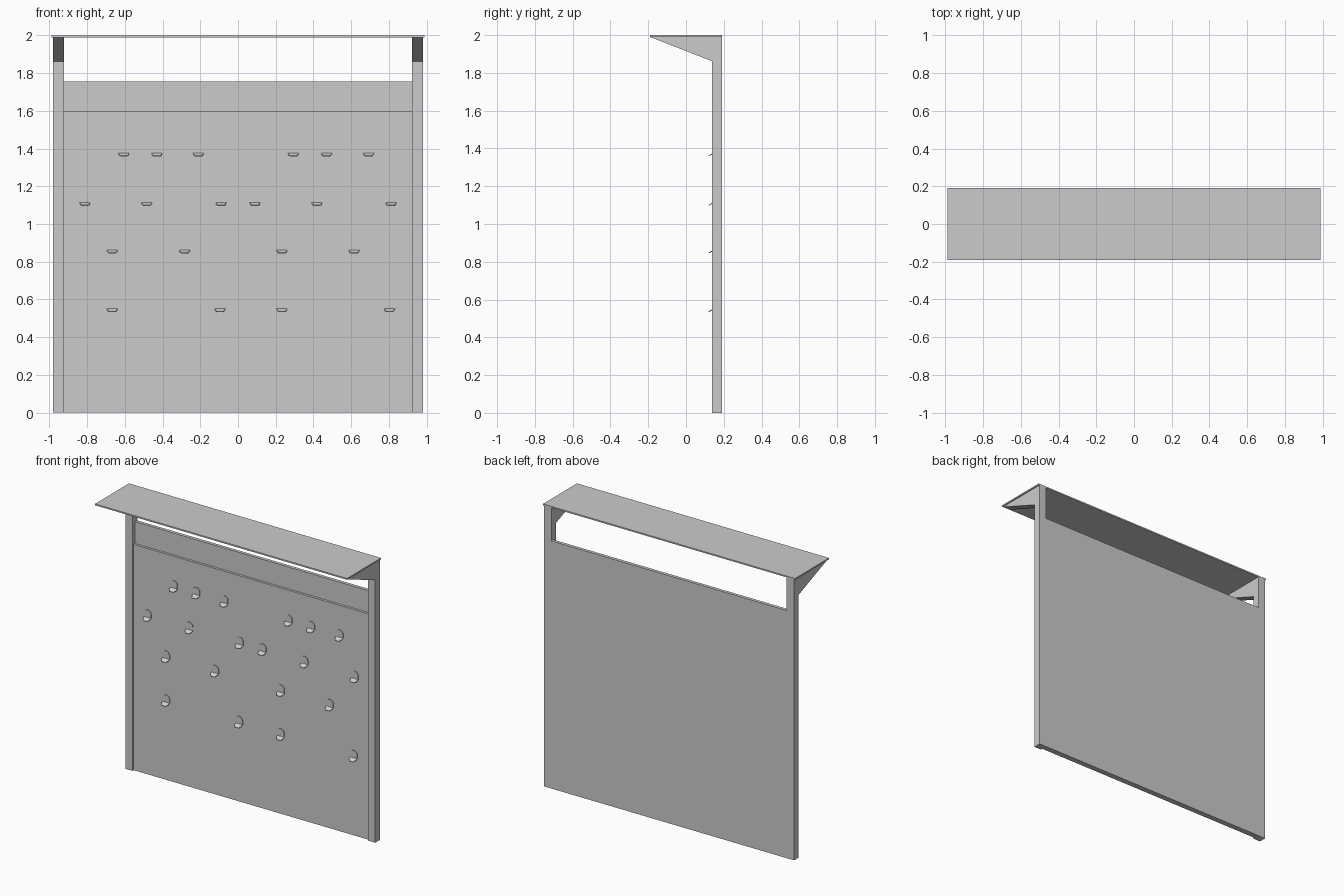
import bpy, bmesh, math
from mathutils import Vector

if "Cube" in bpy.data.objects:
    bpy.data.objects.remove(bpy.data.objects["Cube"])


def prism(name, points, offset):
    """Extrude a flat polygon of 3D points by an offset vector."""
    bm = bmesh.new()
    base = bm.faces.new([bm.verts.new(p) for p in points])
    ext = bmesh.ops.extrude_face_region(bm, geom=[base])
    moved = [g for g in ext["geom"] if isinstance(g, bmesh.types.BMVert)]
    bmesh.ops.translate(bm, verts=moved, vec=Vector(offset))
    bmesh.ops.recalc_face_normals(bm, faces=bm.faces)
    mesh = bpy.data.meshes.new(name)
    bm.to_mesh(mesh)
    bm.free()
    obj = bpy.data.objects.new(name, mesh)
    bpy.context.collection.objects.link(obj)
    return obj


def box(name, x0, x1, y0, y1, z0, z1):
    pts = [(x0, y0, z0), (x1, y0, z0), (x1, y1, z0), (x0, y1, z0)]
    return prism(name, pts, (0, 0, z1 - z0))


# thin canopy on top
box("roof", -0.988, 0.988, -0.19, 0.19, 1.99, 2.0)

# posts with the roof bracket in one side profile
profile = [(0.137, 0), (0.19, 0), (0.19, 1.99), (-0.19, 1.99), (0.137, 1.862)]
for side, x in (("left", -0.98), ("right", 0.923)):
    prism(side + "_post", [(x, y, z) for y, z in profile], (0.057, 0, 0))

# main board and the thinner strip above it
box("main_board", -0.923, 0.923, 0.15, 0.19, 0, 1.6)
box("upper_board", -0.923, 0.923, 0.167, 0.19, 1.6, 1.755)

# hooks: thin arched back plate with a drooping tongue
rows = {
    1.371: (-0.606, -0.43, -0.21, 0.293, 0.47, 0.693),
    1.109: (-0.812, -0.484, -0.09, 0.09, 0.418, 0.812),
    0.857: (-0.667, -0.283, 0.233, 0.616),
    0.546: (-0.667, -0.095, 0.233, 0.804),
}
for z, xs in rows.items():
    for x in xs:
        arch = [(x - 0.028, 0.145, z + 0.006), (x + 0.028, 0.145, z + 0.006)]
        for i in range(9):
            a = math.pi * i / 8
            arch.append((x + 0.028 * math.cos(a), 0.145, z + 0.03 + 0.028 * math.sin(a)))
        prism("hook_plate", arch, (0, 0.006, 0))
        tongue = [(x - 0.028, 0.15, z + 0.009), (x + 0.028, 0.15, z + 0.009),
                  (x + 0.026, 0.135, z - 0.001), (x + 0.016, 0.118, z - 0.009),
                  (x - 0.016, 0.118, z - 0.009), (x - 0.026, 0.135, z - 0.001)]
        prism("hook_tongue", tongue, (0, 0, -0.004))
